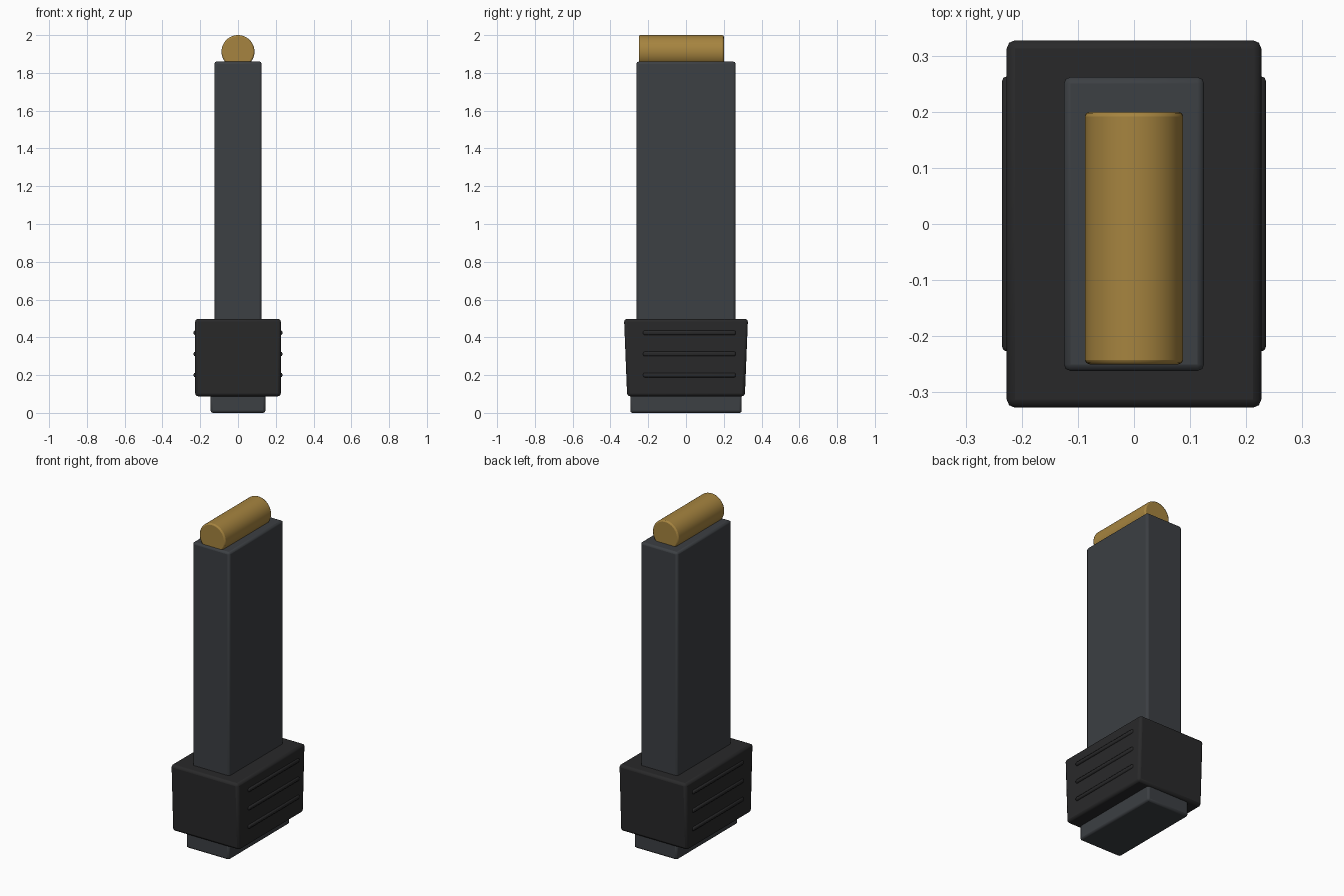
import bpy, bmesh
from mathutils import Matrix

if "Cube" in bpy.data.objects:
    bpy.data.objects.remove(bpy.data.objects["Cube"])


def material(name, rgb):
    m = bpy.data.materials.new(name)
    m.diffuse_color = (*rgb, 1)
    m.use_nodes = True
    m.node_tree.nodes["Principled BSDF"].inputs["Base Color"].default_value = m.diffuse_color
    return m


STEEL = material("dark_steel", (0.045, 0.05, 0.056))
POLYMER = material("black_polymer", (0.022, 0.022, 0.023))
BRASS = material("brass", (0.38, 0.23, 0.05))


def finish(name, bm, mat, bevel, segments=2):
    mesh = bpy.data.meshes.new(name)
    bm.to_mesh(mesh)
    bm.free()
    ob = bpy.data.objects.new(name, mesh)
    bpy.context.collection.objects.link(ob)
    mesh.materials.append(mat)
    mod = ob.modifiers.new("bevel", 'BEVEL')
    mod.width, mod.segments = bevel, segments
    mod.limit_method, mod.angle_limit = 'ANGLE', 0.7
    bpy.context.view_layer.objects.active = ob
    ob.select_set(True)
    bpy.ops.object.shade_smooth_by_angle()
    ob.select_set(False)
    return ob


def box(name, size, center, mat, bevel, bottom_y=1.0):
    bm = bmesh.new()
    bmesh.ops.create_cube(bm, size=1)
    for v in bm.verts:
        if v.co.z < 0:
            v.co.y *= bottom_y
        v.co = [v.co[i] * size[i] + center[i] for i in range(3)]
    return finish(name, bm, mat, bevel)


# Tall body, tapered grip sleeve and floor plate
box("magazine_body", (0.25, 0.524, 1.80), (0, 0, 0.96), STEEL, 0.012)
box("grip_sleeve", (0.454, 0.656, 0.41), (0, 0, 0.293), POLYMER, 0.015, 0.95)
box("floor_plate", (0.29, 0.59, 0.10), (0, 0, 0.05), STEEL, 0.012)

# Three grip ribs on each side of the sleeve
for side, label in ((-1, "left"), (1, "right")):
    for i, z in enumerate((0.2, 0.312, 0.424)):
        box(f"grip_rib_{label}_{i + 1}", (0.02, 0.49, 0.024),
            (side * 0.225, 0.018, z), POLYMER, 0.008)

# Top round lying across the mouth
R = 0.0875
bm = bmesh.new()
bmesh.ops.create_cone(bm, cap_ends=True, segments=48, radius1=R, radius2=R, depth=0.45,
                      matrix=Matrix.Translation((0, -0.025, 2 - R)) @ Matrix.Rotation(1.5707963, 4, 'X'))
finish("top_round", bm, BRASS, 0.008)
